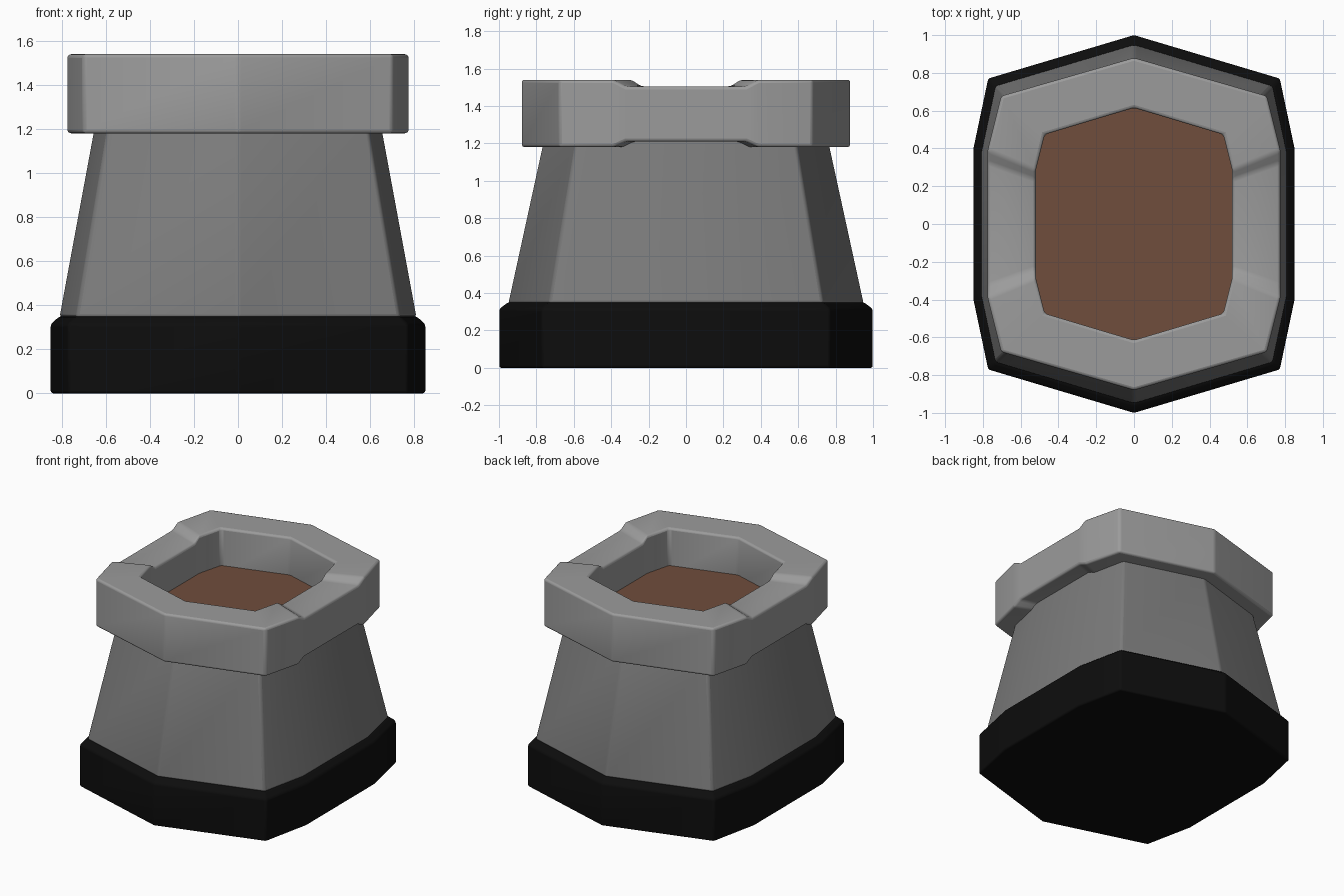
import bpy
import bmesh

cube = bpy.data.objects.get("Cube")
if cube:
    bpy.data.objects.remove(cube, do_unlink=True)


def material(name, rgb):
    mat = bpy.data.materials.new(name)
    mat.use_nodes = True
    color = (*rgb, 1.0)
    mat.diffuse_color = color
    mat.node_tree.nodes["Principled BSDF"].inputs["Base Color"].default_value = color
    return mat


BLACK = material("black base", (0.004, 0.004, 0.004))
BODY = material("dark grey", (0.2, 0.2, 0.2))
RIM = material("light grey", (0.33, 0.33, 0.33))
SOIL = material("brown soil", (0.16, 0.075, 0.045))


def outline(hx, hy, side_y):
    """Ten-sided footprint, counter-clockwise from the front point."""
    cx, cy = hx * 0.908, hy * 0.77
    return [(0, -hy), (cx, -cy), (hx, -side_y), (hx, side_y), (cx, cy),
            (0, hy), (-cx, cy), (-hx, side_y), (-hx, -side_y), (-cx, -cy)]


def finish(name, bm, mat, bevel):
    bmesh.ops.recalc_face_normals(bm, faces=bm.faces)
    mesh = bpy.data.meshes.new(name)
    bm.to_mesh(mesh)
    bm.free()
    mesh.materials.append(mat)
    obj = bpy.data.objects.new(name, mesh)
    bpy.context.collection.objects.link(obj)
    bpy.ops.object.select_all(action="DESELECT")
    obj.select_set(True)
    bpy.context.view_layer.objects.active = obj
    bpy.ops.object.shade_smooth_by_angle(angle=0.6)
    if bevel:
        mod = obj.modifiers.new("soft edges", "BEVEL")
        mod.width = bevel
        mod.segments = 3
        mod.limit_method = "ANGLE"
        mod.angle_limit = 0.35
    return obj


def bridge(bm, a, b):
    n = len(a)
    for i in range(n):
        j = (i + 1) % n
        bm.faces.new((a[i], a[j], b[j], b[i]))


def loft(name, levels, mat, bevel=0.0):
    """Stack of footprints (half x, half y, side corner y, z), capped."""
    bm = bmesh.new()
    rings = [[bm.verts.new((x, y, z)) for x, y in outline(hx, hy, s)]
             for hx, hy, s, z in levels]
    for a, b in zip(rings, rings[1:]):
        bridge(bm, a, b)
    bm.faces.new(rings[0])
    bm.faces.new(rings[-1])
    return finish(name, bm, mat, bevel)


# Plinth, tapered body and soil fill
loft("base", [(0.85, 1.0, 0.4, 0), (0.85, 1.0, 0.4, 0.315),
              (0.81, 0.955, 0.382, 0.35)], BLACK, 0.012)
loft("body", [(0.81, 0.952, 0.382, 0.345), (0.648, 0.761, 0.31, 1.22)], BODY, 0.015)
loft("soil", [(0.525, 0.618, 0.275, 1.2), (0.525, 0.618, 0.275, 1.26)], SOIL)


def rim_ring(hx, hy, side_y, low_y, z, dip_z):
    """Footprint whose straight sides drop or rise to dip_z."""
    ring = []
    for i, (x, y) in enumerate(outline(hx, hy, side_y)):
        dip = (x, low_y if y > 0 else -low_y, dip_z)
        if i in (3, 8):
            ring.append(dip)
        ring.append((x, y, z))
        if i in (2, 7):
            ring.append(dip)
    return ring


# Thick rim, thinner along both sides
bm = bmesh.new()
outer, inner = (0.775, 0.88, 0.39, 0.325), (0.52, 0.615, 0.285, 0.235)
bottom, top = (1.18, 1.21), (1.54, 1.505)
loops = [[bm.verts.new(p) for p in rim_ring(*shape, *level)]
         for shape, level in ((outer, bottom), (outer, top), (inner, top), (inner, bottom))]
for k in range(4):
    bridge(bm, loops[k], loops[(k + 1) % 4])
finish("rim", bm, RIM, 0.016)
